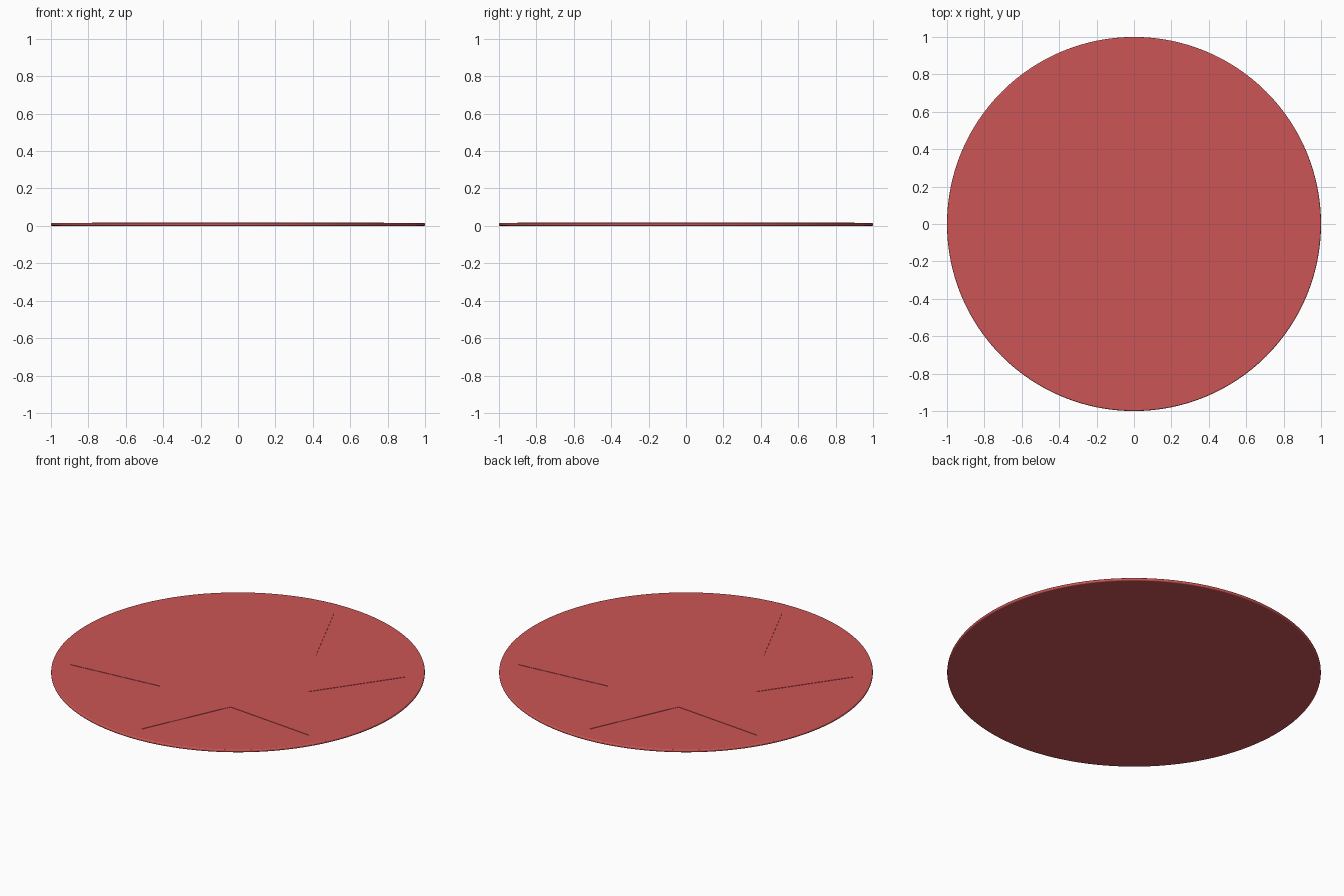
import bpy, bmesh, math

if "Cube" in bpy.data.objects:
    bpy.data.objects.remove(bpy.data.objects["Cube"])

T = 0.016        # disc thickness
RAISE = 0.002    # relief height of the star

mat = bpy.data.materials.new("red")
mat.diffuse_color = (0.60, 0.09, 0.09, 1)
mat.use_nodes = True
mat.node_tree.nodes["Principled BSDF"].inputs["Base Color"].default_value = mat.diffuse_color


def add_object(name, bm):
    bmesh.ops.recalc_face_normals(bm, faces=bm.faces)
    me = bpy.data.meshes.new(name)
    bm.to_mesh(me)
    bm.free()
    me.materials.append(mat)
    ob = bpy.data.objects.new(name, me)
    bpy.context.collection.objects.link(ob)
    return ob


def prism(points, z0, z1):
    bm = bmesh.new()
    face = bm.faces.new([bm.verts.new((x, y, z0)) for x, y in points])
    ext = bmesh.ops.extrude_face_region(bm, geom=[face], use_keep_orig=True)
    for v in ext["geom"]:
        if isinstance(v, bmesh.types.BMVert):
            v.co.z = z1
    return bm


def polar(r, deg):
    a = math.radians(deg)
    return r * math.cos(a), r * math.sin(a)


# Thin round disc with softened rim
disc = add_object("disc", prism([polar(1, i * 360 / 128) for i in range(128)], 0, T))
bev = disc.modifiers.new("rim_bevel", "BEVEL")
bev.width = 0.006
bev.segments = 3
bev.limit_method = "ANGLE"
bpy.context.view_layer.objects.active = disc
disc.select_set(True)
bpy.ops.object.shade_smooth_by_angle(angle=math.radians(40))

# Six-pointed star in very low relief on the top
star_pts = [polar(0.9 if i % 2 == 0 else 0.46, 30 + 30 * i) for i in range(12)]
add_object("star", prism(star_pts, T * 0.5, T + RAISE))
